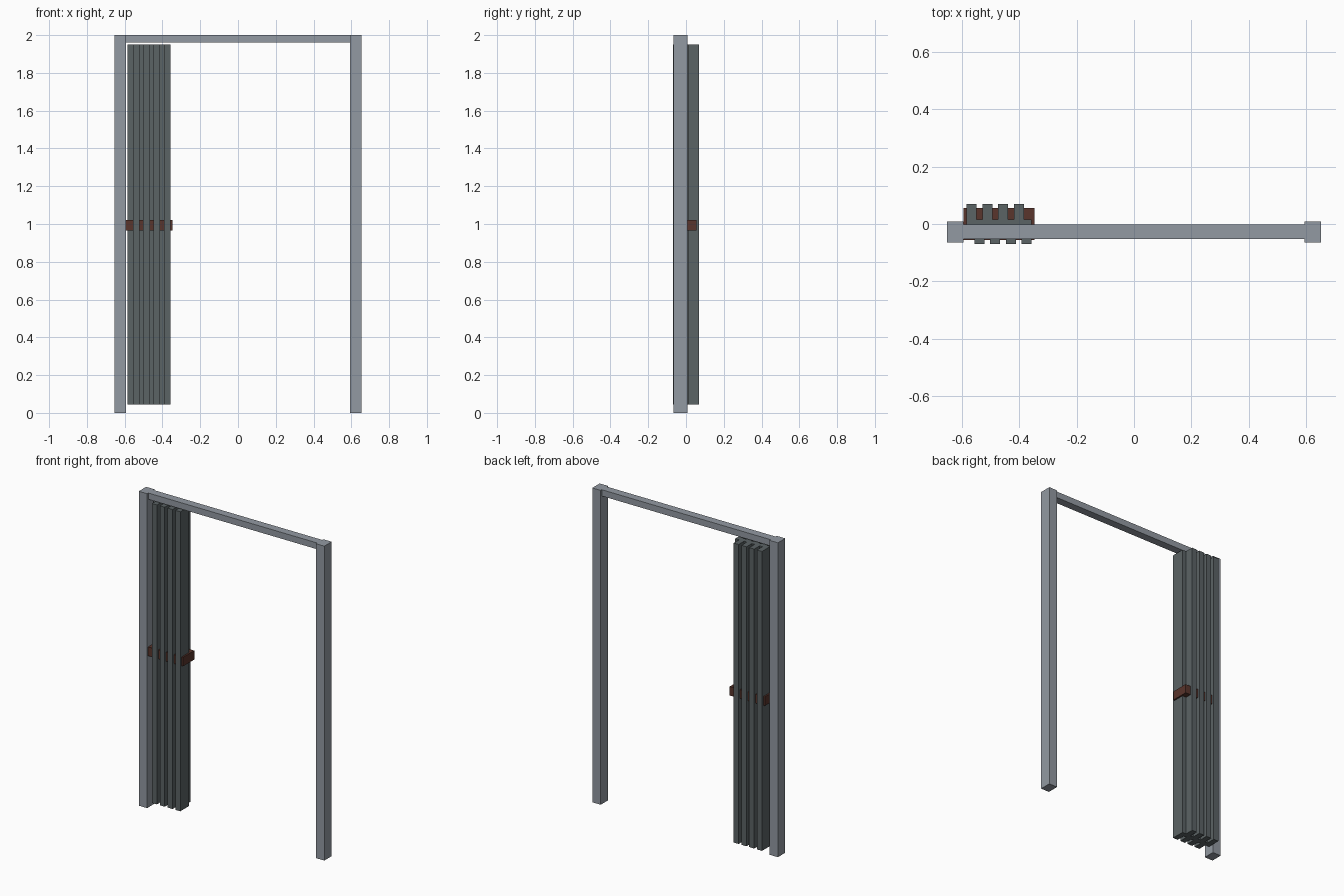
import bpy, bmesh
from mathutils import Vector

cube = bpy.data.objects.get("Cube")
if cube:
    bpy.data.objects.remove(cube, do_unlink=True)


def material(name, rgb):
    m = bpy.data.materials.new(name)
    m.use_nodes = True
    m.diffuse_color = (*rgb, 1)
    m.node_tree.nodes["Principled BSDF"].inputs["Base Color"].default_value = (*rgb, 1)
    return m


frame_grey = material("frame_grey", (0.29, 0.32, 0.36))
panel_grey = material("panel_grey", (0.105, 0.125, 0.13))
handle_brown = material("handle_brown", (0.1, 0.035, 0.025))


def prism(name, outline, z0, z1, mat):
    """Extrude a counter-clockwise outline in the ground plane from z0 to z1."""
    bm = bmesh.new()
    base = bm.faces.new([bm.verts.new((x, y, z0)) for x, y in outline])
    top = bmesh.ops.extrude_face_region(bm, geom=[base], use_keep_orig=True)["geom"]
    verts = [v for v in top if isinstance(v, bmesh.types.BMVert)]
    bmesh.ops.translate(bm, verts=verts, vec=Vector((0, 0, z1 - z0)))
    bmesh.ops.recalc_face_normals(bm, faces=bm.faces)
    mesh = bpy.data.meshes.new(name)
    bm.to_mesh(mesh)
    bm.free()
    mesh.materials.append(mat)
    obj = bpy.data.objects.new(name, mesh)
    bpy.context.collection.objects.link(obj)
    return obj


def box(name, x0, x1, y0, y1, z0, z1, mat):
    return prism(name, [(x0, y0), (x1, y0), (x1, y1), (x0, y1)], z0, z1, mat)


# Door frame: two posts and the head rail between them
HALF, INNER = 0.653, 0.594
box("right_post", -HALF, -INNER, -0.065, 0.009, 0, 2, frame_grey)
box("left_post", INNER, HALF, -0.065, 0.009, 0, 2, frame_grey)
box("head_rail", -INNER, INNER, -0.053, -0.002, 1.96, 2, frame_grey)

# Folded door: slats alternate front and back, as one pleated outline
CENTRE, SLATS, PITCH, WIDTH = -0.4705, 8, 0.0274, 0.035
WEB, DEPTH = 0.015, 0.07
half_run = (PITCH * (SLATS - 1) + WIDTH) / 2
front = [(-half_run, -WEB)]
for i in range(1, SLATS, 2):
    a = -half_run + i * PITCH
    b = a + WIDTH
    front += [(a, -WEB), (a, -DEPTH), (b, -DEPTH)]
    if i < SLATS - 1:
        front.append((b, -WEB))
outline = front + [(-x, -y) for x, y in front]   # back is the front turned half round
prism("folding_door", [(x + CENTRE, y) for x, y in outline], 0.045, 1.95, panel_grey)

# Handle bar running through the pleats
box("handle_bar", -0.594, -0.347, -0.056, 0.056, 0.965, 1.022, handle_brown)
